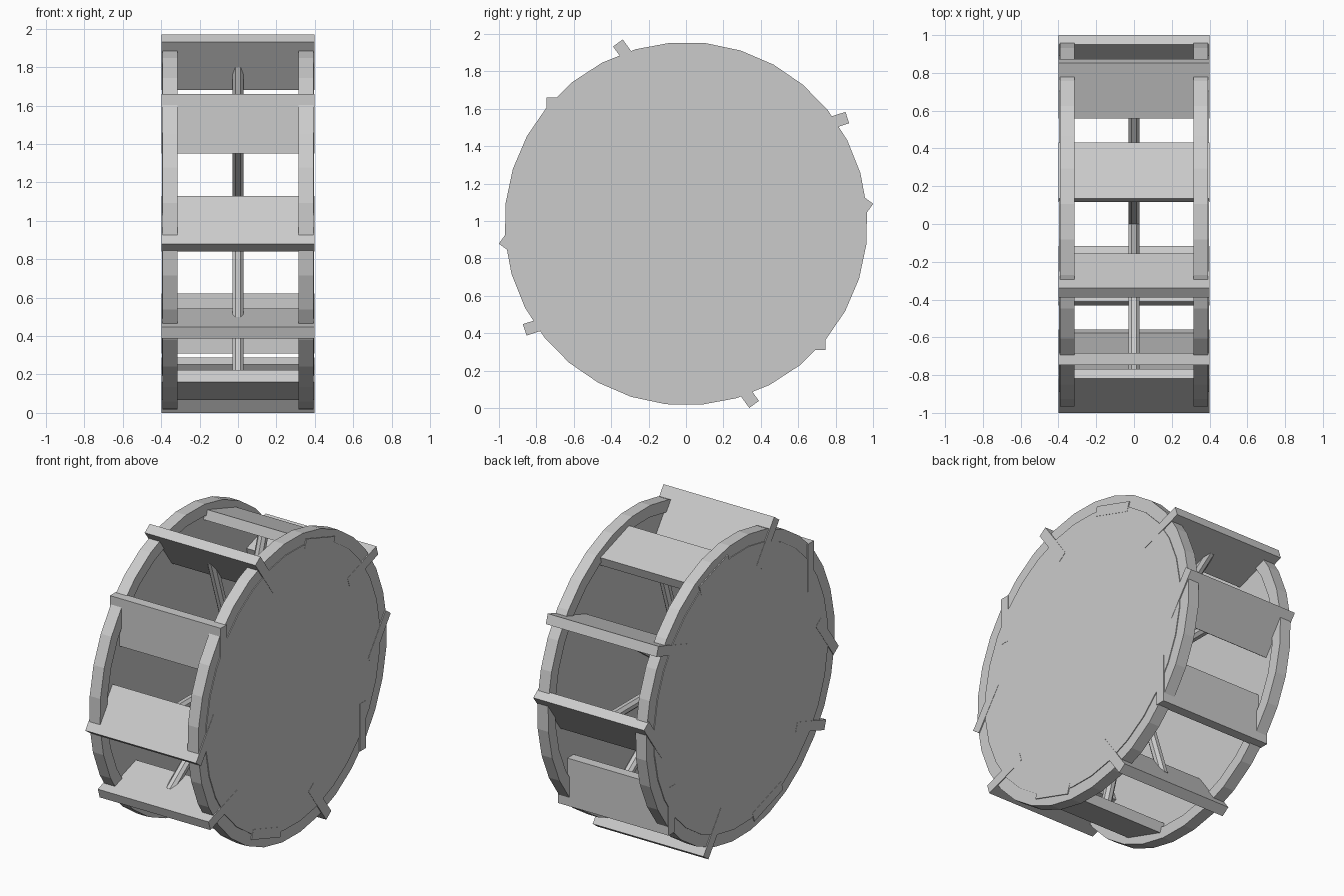
import bpy, bmesh, math
from mathutils import Matrix, Vector

if "Cube" in bpy.data.objects:
    bpy.data.objects.remove(bpy.data.objects["Cube"])

CZ = 0.985           # axle height
COUNT = 10           # paddles and spokes
PADDLE_R = 0.884     # radius of paddle centres

grey = bpy.data.materials.new("light grey")
grey.diffuse_color = (0.6, 0.6, 0.6, 1)
grey.use_nodes = True
grey.node_tree.nodes["Principled BSDF"].inputs["Base Color"].default_value = grey.diffuse_color


def finish(bm, name):
    bmesh.ops.recalc_face_normals(bm, faces=bm.faces[:])
    mesh = bpy.data.meshes.new(name)
    bm.to_mesh(mesh)
    bm.free()
    mesh.materials.append(grey)
    obj = bpy.data.objects.new(name, mesh)
    bpy.context.collection.objects.link(obj)
    obj.location.z = CZ
    return obj


def side_disc(name, side):
    """Stepped disc: rim ring with a slightly proud, thinner centre plate."""
    profile = [(.397, 0), (.397, .895), (.392, .895), (.392, .971),
               (.315, .971), (.315, .895), (.33, .895), (.33, 0)]
    bm = bmesh.new()
    turn = Matrix.Rotation(math.pi / 32 - math.radians(0.7), 4, 'X')
    verts = [bm.verts.new(turn @ Vector((x * side, r, 0))) for x, r in profile]
    edges = [bm.edges.new(pair) for pair in zip(verts, verts[1:])]
    bmesh.ops.spin(bm, geom=verts + edges, cent=(0, 0, 0), axis=(1, 0, 0),
                   angle=math.tau, steps=32, use_merge=False)
    bmesh.ops.remove_doubles(bm, verts=bm.verts[:], dist=1e-4)
    return finish(bm, name)


def paddle(i):
    """Flat board on the rim, its tilt running against its position."""
    a = math.tau * i / COUNT
    tilt = math.radians(234) - a
    bm = bmesh.new()
    place = (Matrix.Translation((0, PADDLE_R * math.cos(a), PADDLE_R * math.sin(a)))
             @ Matrix.Rotation(tilt, 4, 'X')
             @ Matrix.Diagonal((0.797, 0.31, 0.064, 1)))
    bmesh.ops.create_cube(bm, size=1, matrix=place)
    return finish(bm, f"paddle_{i + 1}")


def spoke(i):
    """Thin rod from the axle centre to a paddle."""
    a = math.tau * i / COUNT
    length = 0.865
    bm = bmesh.new()
    place = (Matrix.Rotation(a - math.pi / 2, 4, 'X')
             @ Matrix.Translation((0, 0, length / 2))
             @ Matrix.Rotation(math.pi / 8, 4, 'Z'))
    bmesh.ops.create_cone(bm, cap_ends=True, segments=8, radius1=0.032,
                          radius2=0.032, depth=length, matrix=place)
    return finish(bm, f"spoke_{i + 1}")


side_disc("left_disc", -1)
side_disc("right_disc", 1)
for n in range(COUNT):
    paddle(n)
    spoke(n)
